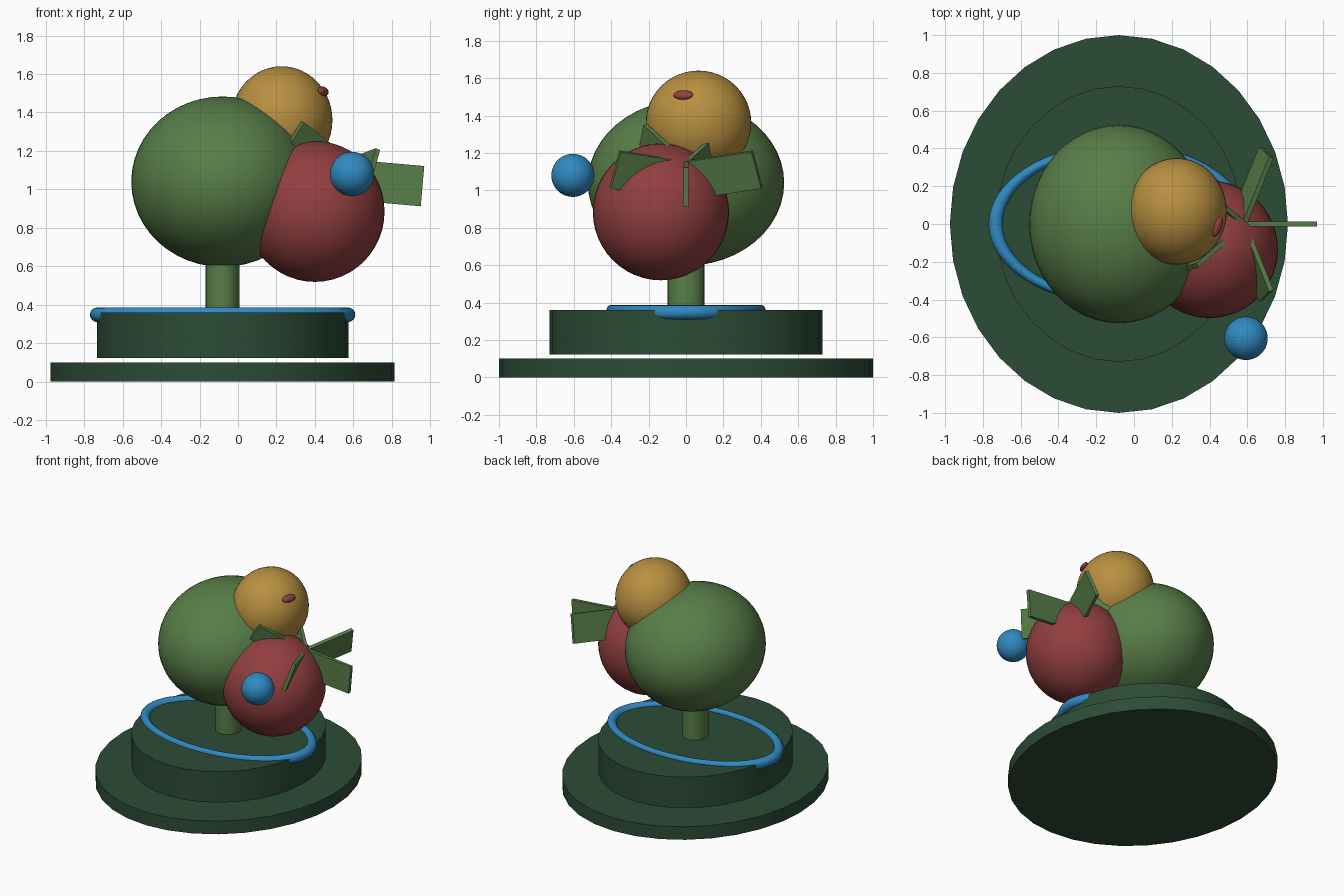
import bpy, math
from mathutils import Matrix, Vector

if "Cube" in bpy.data.objects:
    bpy.data.objects.remove(bpy.data.objects["Cube"])

SQUASH = 0.895   # whole model is slightly narrower in x
CX = -0.08       # axis of the stand


def material(name, rgb):
    """Flat colour from 8-bit sRGB values."""
    m = bpy.data.materials.new(name)
    lin = [((c / 255 + 0.055) / 1.055) ** 2.4 for c in rgb]
    m.diffuse_color = (*lin, 1)
    m.use_nodes = True
    m.node_tree.nodes["Principled BSDF"].inputs["Base Color"].default_value = m.diffuse_color
    return m


dark_green = material("dark green", (44, 76, 54))
green = material("leaf green", (88, 126, 72))
red = material("red", (146, 63, 64))
gold = material("gold", (184, 144, 64))
blue = material("blue", (48, 138, 194))


def finish(name, mat, smooth=True):
    ob = bpy.context.object
    ob.name = name
    ob.data.materials.append(mat)
    if smooth:
        bpy.ops.object.shade_smooth_by_angle(angle=math.radians(35))
    return ob


def disc(name, mat, radius, z0, z1, sides=32):
    bpy.ops.mesh.primitive_cylinder_add(vertices=sides, radius=radius, depth=z1 - z0,
                                        location=(CX, 0, (z0 + z1) / 2))
    bpy.context.object.scale.x = SQUASH
    return finish(name, mat)


def ball(name, mat, centre, radii, rotation=(0, 0, 0)):
    bpy.ops.mesh.primitive_uv_sphere_add(segments=48, ring_count=24, radius=1,
                                         location=centre, rotation=rotation)
    bpy.context.object.scale = radii
    return finish(name, mat)


# Stand: two discs with a thin gap, and a short post
disc("base_plate", dark_green, 1.0, 0.0, 0.10)
disc("upper_drum", dark_green, 0.73, 0.122, 0.36)
disc("post", green, 0.098, 0.35, 0.75)

# Oval ring half sunk into the drum
bpy.ops.mesh.primitive_torus_add(location=(CX, 0, 0.348), major_segments=64, minor_segments=16,
                                 major_radius=0.652, minor_radius=0.038)
bpy.context.object.scale = (1, 0.62, 1)
finish("oval_ring", blue)

# Body balls
ball("large_ball", green, (CX, 0, 1.04), (0.475, 0.525, 0.443))
ball("red_ball", red, (0.40, -0.134, 0.885), (0.362, 0.364, 0.366))
ball("gold_ball", gold, (0.227, 0.067, 1.36), (0.264, 0.282, 0.28))
ball("blue_ball", blue, (0.593, -0.605, 1.08), (0.115, 0.115, 0.115))

# Small flattened button on the gold ball
ball("button", red, (0.443, -0.015, 1.51), (0.02, 0.055, 0.027),
     (0, math.radians(-35), math.radians(-20)))

# Five blades fanned around a tilted axis
LENGTH, THICK, HEIGHT = 0.385, 0.026, 0.21
crown = Matrix.Translation((0.585, 0, 1.155)) @ Matrix.Rotation(math.radians(20), 4, 'Y')
for i in range(5):
    bpy.ops.mesh.primitive_cube_add(size=1)
    blade = finish(f"blade_{i + 1}", green, smooth=False)
    for v in blade.data.vertices:
        v.co = Vector(((v.co.x + 0.5) * LENGTH, v.co.y * THICK, (v.co.z - 0.5) * HEIGHT))
    blade.matrix_world = (crown @ Matrix.Rotation(math.radians(72 * i), 4, 'Z')
                          @ Matrix.Rotation(math.radians(-15), 4, 'Y'))
